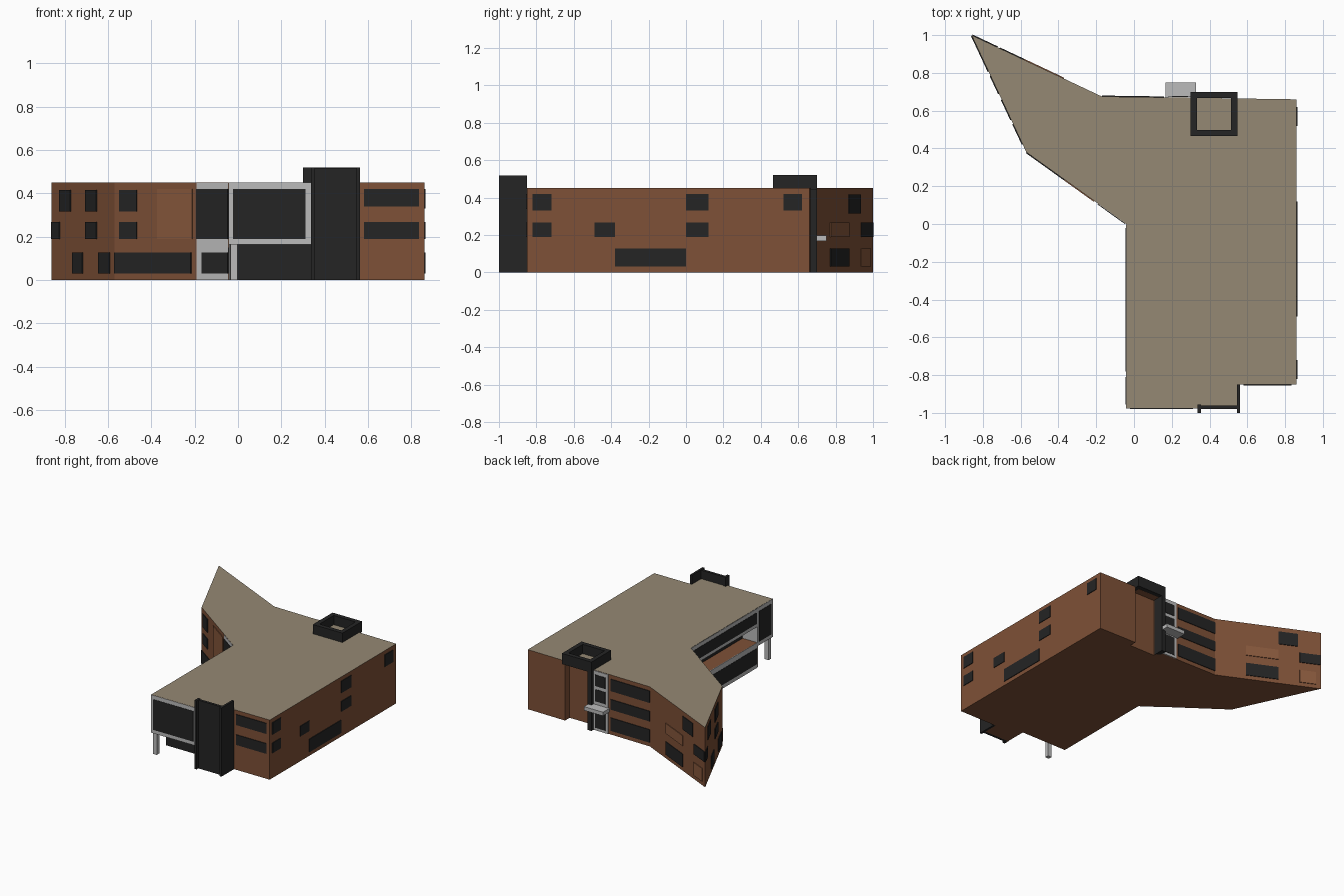
import bpy, bmesh
from mathutils import Vector

if "Cube" in bpy.data.objects:
    bpy.data.objects.remove(bpy.data.objects["Cube"])


def material(name, rgb):
    m = bpy.data.materials.new(name)
    m.diffuse_color = (*rgb, 1)
    m.use_nodes = True
    m.node_tree.nodes["Principled BSDF"].inputs["Base Color"].default_value = m.diffuse_color
    return m


BRICK = material("brown_cladding", (0.21, 0.082, 0.038))
PANEL = material("light_brown_panel", (0.25, 0.1, 0.046))
ROOF = material("beige_roof", (0.30, 0.25, 0.175))
DARK = material("dark_glass", (0.018, 0.018, 0.018))
GREY = material("grey_frame", (0.50, 0.50, 0.50))


def prism(name, pts, z0, z1, mat):
    """Extrude a counter-clockwise plan outline from z0 to z1."""
    bm = bmesh.new()
    face = bm.faces.new([bm.verts.new((x, y, z0)) for x, y in pts])
    new = bmesh.ops.extrude_face_region(bm, geom=[face])["geom"]
    bmesh.ops.translate(bm, vec=(0, 0, z1 - z0),
                        verts=[v for v in new if isinstance(v, bmesh.types.BMVert)])
    bmesh.ops.recalc_face_normals(bm, faces=bm.faces)
    me = bpy.data.meshes.new(name)
    bm.to_mesh(me)
    bm.free()
    ob = bpy.data.objects.new(name, me)
    bpy.context.collection.objects.link(ob)
    if mat:
        me.materials.append(mat)
    return ob


def box(name, x0, x1, y0, y1, z0, z1, mat):
    return prism(name, [(x0, y0), (x1, y0), (x1, y1), (x0, y1)], z0, z1, mat)


def plate(name, wall, axis, a, b, z0, z1, mat, out=0.005):
    """Thin plate on a wall; a..b are x (axis 0) or y (axis 1) coordinates."""
    p, q = Vector(wall[0]), Vector(wall[1])
    d = q - p
    n = Vector((d.y, -d.x)).normalized()
    s, e = (p + d * ((c - p[axis]) / d[axis]) for c in (a, b))
    pts = [s + n * out, e + n * out, e - n * 0.002, s - n * 0.002]
    return prism(name, [tuple(v) for v in pts], z0, z1, mat)


# Main body: one plan outline
FL, TIP, ELBOW, INNER = (-0.04, -0.975), (-0.86, 1.0), (-0.57, 0.38), (-0.04, 0.0)
NE, BEND = (0.86, 0.66), (-0.17, 0.675)
outline = [FL, (0.55, -0.975), (0.55, -0.85), (0.86, -0.85), NE, BEND, TIP, ELBOW, INNER]
body = prism("building_body", outline, 0, 0.45, None)

# Cut the entrance undercut, the side balcony and the stair niche
for cut in ((-0.2, 0.34, -1.2, -0.8, -0.1, 0.165),
            (-0.2, 0.08, -0.79, -0.03, 0.19, 0.31),
            (0.33, 0.545, 0.61, 0.8, -0.1, 0.44)):
    cutter = box("cutter", *cut, None)
    cutter.hide_render = True
    mod = body.modifiers.new("cut", "BOOLEAN")
    mod.operation, mod.solver, mod.object = "DIFFERENCE", "EXACT", cutter
    bpy.context.view_layer.objects.active = body
    bpy.ops.object.modifier_apply(modifier=mod.name)
    bpy.data.objects.remove(cutter)
body.data.materials.clear()
for m in (BRICK, ROOF, GREY, DARK):
    body.data.materials.append(m)
for f in body.data.polygons:
    c, n = f.center, f.normal
    f.material_index = 0
    if n.z > 0.5 and c.z > 0.44:
        f.material_index = 1                      # roof
    elif n.z < -0.5 and 0.1 < c.z < 0.2:
        f.material_index = 2                      # overhang soffit
    elif 0.2 < c.z < 0.3 and -0.05 < c.x < 0.085 and -0.8 < c.y < 0:
        f.material_index = 3 if n.x < -0.5 else 2  # balcony walls
    elif n.y < -0.5 and abs(c.y + 0.8) < 0.01:
        f.material_index = 3                      # ground floor glass

# Walls, each counter-clockwise
EAST = ((0.86, -0.85), NE)
SOUTH = ((0.55, -0.85), (0.86, -0.85))
FRONT = (FL, (0.55, -0.975))
NORTH = (NE, BEND)
WING_N, WING_W, WING_S = (BEND, TIP), (TIP, ELBOW), (ELBOW, INNER)
SIDE = (INNER, FL)
TOP, MID, LOW, TALL = (0.33, 0.42), (0.19, 0.267), (0.03, 0.128), (0.315, 0.415)

# Punched windows and brown panels
for i, (wall, axis, a, b, zz, mat) in enumerate([
    (EAST, 1, -0.82, -0.72, TOP, DARK), (EAST, 1, -0.82, -0.72, MID, DARK),
    (EAST, 1, -0.49, -0.38, MID, DARK), (EAST, 1, -0.38, 0.0, LOW, DARK),
    (EAST, 1, 0.0, 0.12, TOP, DARK), (EAST, 1, 0.0, 0.12, MID, DARK),
    (EAST, 1, 0.52, 0.62, TOP, DARK),
    (SOUTH, 0, 0.58, 0.835, (0.34, 0.42), DARK), (SOUTH, 0, 0.58, 0.835, MID, DARK),
    (NORTH, 0, 0.16, -0.17, TOP, DARK), (NORTH, 0, 0.16, -0.17, MID, DARK),
    (NORTH, 0, 0.16, -0.17, LOW, DARK),
    (WING_N, 1, 0.87, 0.93, TALL, DARK), (WING_N, 1, 0.77, 0.87, MID, PANEL),
    (WING_N, 1, 0.935, 0.998, MID, DARK), (WING_N, 1, 0.77, 0.87, LOW, DARK),
    (WING_N, 1, 0.935, 0.985, LOW, PANEL),
    (WING_W, 0, -0.82, -0.77, TALL, DARK), (WING_W, 0, -0.70, -0.65, TALL, DARK),
    (WING_W, 0, -0.858, -0.82, MID, DARK), (WING_W, 0, -0.70, -0.65, MID, DARK),
    (WING_W, 0, -0.76, -0.715, LOW, DARK), (WING_W, 0, -0.64, -0.59, LOW, DARK),
    (WING_S, 0, -0.545, -0.465, TALL, DARK), (WING_S, 0, -0.545, -0.465, MID, DARK),
    (WING_S, 0, -0.37, -0.21, (0.19, 0.42), PANEL), (WING_S, 0, -0.57, -0.215, LOW, DARK),
]):
    kind = "window" if mat is DARK else "panel"
    plate(f"{kind}_{i}", wall, axis, a, b, *zz, mat)

# Glazed corner of the wing: grey bands with glass between
plate("corner_frame", WING_S, 0, -0.19, -0.045, 0, 0.448, GREY, 0.003)
plate("corner_glass_upper", WING_S, 0, -0.19, -0.045, 0.19, 0.42, DARK)
plate("corner_glass_lower", WING_S, 0, -0.165, -0.045, 0.03, 0.128, DARK)

# Side gallery frame above and below the balcony
plate("gallery_frame_upper", SIDE, 1, -0.003, -0.79, 0.31, 0.448, GREY, 0.003)
plate("gallery_glass_upper", SIDE, 1, -0.02, -0.78, 0.335, 0.42, DARK)
plate("gallery_frame_lower", SIDE, 1, -0.003, -0.79, 0.001, 0.19, GREY, 0.003)
plate("gallery_glass_lower", SIDE, 1, -0.02, -0.78, 0.03, 0.15, DARK)

# Overhanging front room: grey frame, glass and support columns
plate("front_frame", FRONT, 0, -0.043, 0.34, 0.163, 0.449, GREY, 0.003)
plate("front_glass", FRONT, 0, -0.022, 0.312, 0.19, 0.42, DARK)
plate("front_room_side_frame", SIDE, 1, -0.79, -0.975, 0.163, 0.449, GREY, 0.003)
plate("front_room_side_glass", SIDE, 1, -0.81, -0.955, 0.19, 0.42, DARK)
box("front_column", -0.035, -0.003, -0.965, -0.935, 0, 0.166, GREY)

# Dark front screen with two fins
box("front_screen", 0.345, 0.555, -0.98, -0.96, 0, 0.515, DARK)
box("screen_fin_left", 0.337, 0.355, -1.0, -0.955, 0, 0.518, DARK)
box("screen_fin_right", 0.546, 0.562, -1.0, -0.85, 0, 0.518, DARK)

# Rear stair tower: square parapet ring and full-height leg
X0, X1, Y0, Y1, T = 0.30, 0.547, 0.465, 0.70, 0.033
for side, r in {"left": (X0, X0 + T, Y0, Y1), "right": (X1 - T, X1, Y0, Y1),
                "front": (X0 + T, X1 - T, Y0, Y0 + T),
                "back": (X0 + T, X1 - T, Y1 - T, Y1)}.items():
    box(f"tower_parapet_{side}", *r, 0.44, 0.52, DARK)
box("tower_leg", X0, X0 + T, 0.62, Y1, 0, 0.44, DARK)

# Rear entrance: grey frame, three panes and a canopy
plate("stair_frame", NORTH, 0, 0.30, 0.18, 0, 0.448, GREY, 0.006)
for i, (z0, z1) in enumerate(((0.02, 0.16), (0.22, 0.31), (0.335, 0.42))):
    plate(f"stair_pane_{i}", NORTH, 0, 0.285, 0.2, z0, z1, DARK, 0.009)
box("entrance_canopy", 0.168, 0.328, 0.66, 0.75, 0.168, 0.196, GREY)
